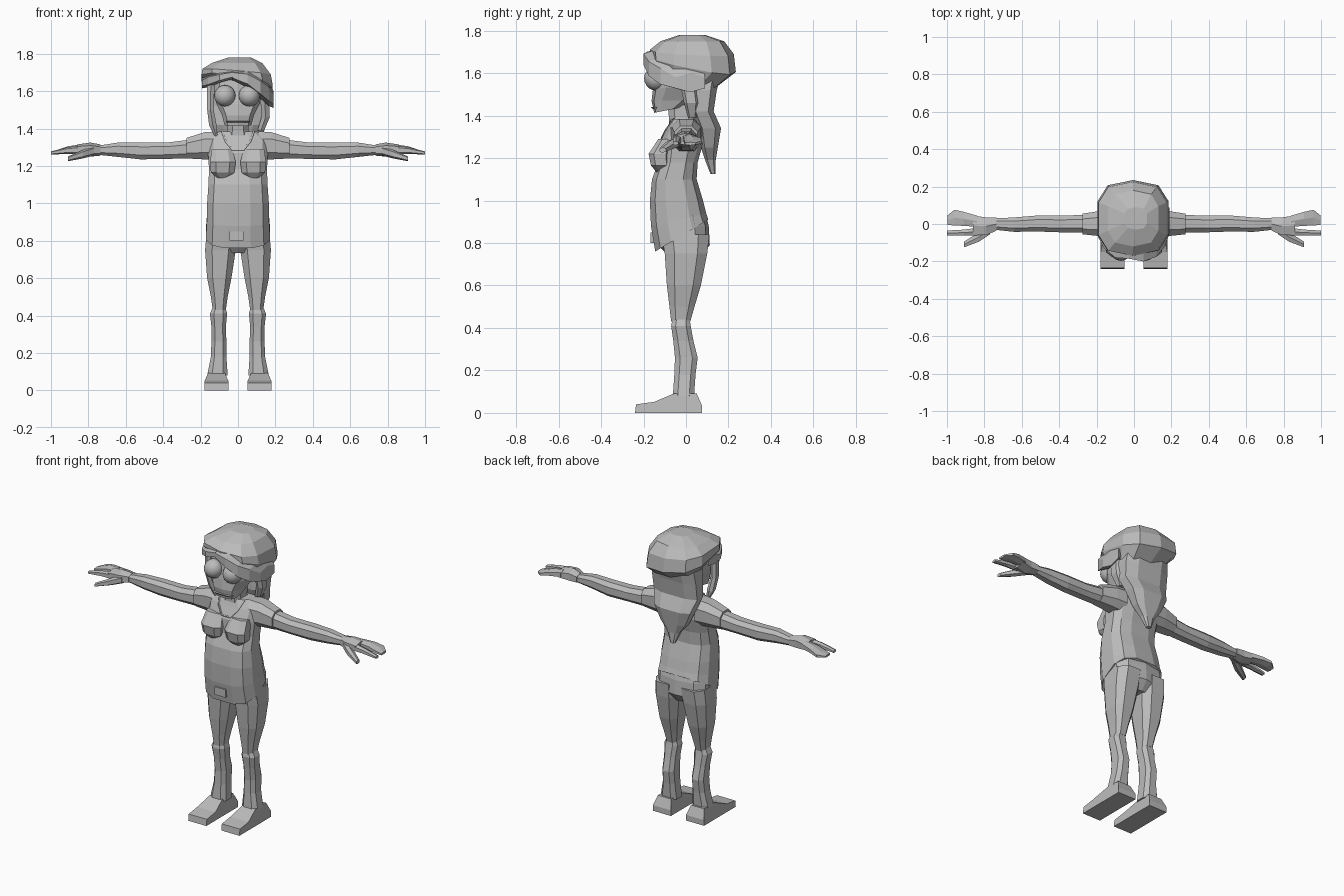
import bpy, bmesh, math
from mathutils import Vector

grey = bpy.data.materials.new("plain_grey")
grey.diffuse_color = (0.5, 0.5, 0.5, 1)


def add(name, bm):
    bmesh.ops.recalc_face_normals(bm, faces=bm.faces)
    me = bpy.data.meshes.new(name)
    bm.to_mesh(me)
    bm.free()
    me.materials.append(grey)
    ob = bpy.data.objects.new(name, me)
    bpy.context.collection.objects.link(ob)
    return ob


def section(n, p):
    """Unit cross-section with n sides, squarer for small p."""
    pts = []
    for i in range(n):
        a = 2 * math.pi * (i + 0.5) / n
        pts.append([math.copysign(abs(f) ** p, f) for f in (math.cos(a), math.sin(a))])
    m = [max(abs(q[k]) for q in pts) for k in (0, 1)]
    return [(q[0] / m[0], q[1] / m[1]) for q in pts]


def skin(name, loops):
    bm = bmesh.new()
    rows = [[bm.verts.new(v) for v in lp] for lp in loops]
    n = len(rows[0])
    for a, b in zip(rows, rows[1:]):
        for i in range(n):
            bm.faces.new((a[i], a[(i + 1) % n], b[(i + 1) % n], b[i]))
    bm.faces.new(rows[0])
    bm.faces.new(rows[-1])
    return add(name, bm)


def upright(name, rings, n=10, p=0.7, s=1):
    """Rings: z, front y, back y, left x, right x, rise to the back, rise to the right."""
    loops = []
    for z, y0, y1, x0, x1, *t in rings:
        back, right = (t + [0, 0])[:2]
        loops.append([(s * ((x0 + x1) / 2 + u * (x1 - x0) / 2), (y0 + y1) / 2 + v * (y1 - y0) / 2,
                       z + back * v + right * u) for u, v in section(n, p)])
    return skin(name, loops)


def sideways(name, rings, n=6, p=0.8, s=1):
    """Rings: x, front y, back y, bottom z, top z."""
    return skin(name, [[(s * x, (y0 + y1) / 2 + u * (y1 - y0) / 2, (z0 + z1) / 2 + v * (z1 - z0) / 2)
                        for u, v in section(n, p)] for x, y0, y1, z0, z1 in rings])


# Shirt with a hem that rises to the back
upright("shirt", [
    (.835, -.145, .105, -.172, .172, .075), (.91, -.165, .095, -.167, .167, .03),
    (1.0, -.17, .08, -.165, .165), (1.1, -.16, .05, -.158, .158),
    (1.18, -.13, .055, -.155, .155), (1.27, -.125, .08, -.16, .16),
    (1.34, -.09, .075, -.165, .165), (1.385, -.07, .06, -.1, .1)], n=12)

# Pelvis
upright("pelvis", [
    (.95, -.13, .09, -.155, .155), (.88, -.13, .107, -.163, .163),
    (.79, -.13, .112, -.17, .17), (.735, -.08, .07, -.10, .10)])

# Belt buckle
bm = bmesh.new()
bmesh.ops.create_cube(bm, size=1)
for v in bm.verts:
    v.co = Vector((v.co.x * .075 - .008, v.co.y * .04 - .148, v.co.z * .05 + .825))
add("buckle", bm)

# Neck and neckline
upright("neck", [(1.32, -.08, .05, -.07, .07), (1.39, -.08, .04, -.055, .055),
                 (1.48, -.09, .05, -.055, .055)], n=8)
cu = bpy.data.curves.new("neckline", "CURVE")
cu.dimensions = "3D"
cu.bevel_depth = .006
cu.bevel_resolution = 0
sp = cu.splines.new("POLY")
path = [(-.085, -.055, 1.385), (-.065, -.095, 1.33), (-.03, -.117, 1.285),
        (.03, -.117, 1.285), (.065, -.095, 1.33), (.085, -.055, 1.385)]
sp.points.add(len(path) - 1)
for q, c in zip(sp.points, path):
    q.co = (*c, 1)
cu.materials.append(grey)
bpy.context.collection.objects.link(bpy.data.objects.new("neckline", cu))

for s, side in ((-1, "right"), (1, "left")):
    # Chest
    upright("chest_" + side, [
        (1.135, -.14, -.08, .05, .11), (1.165, -.165, -.07, .02, .145),
        (1.22, -.176, -.07, .012, .15), (1.29, -.13, -.05, .03, .14)], n=8, s=s)
    # Sleeve, arm and palm
    sideways("sleeve_" + side, [
        (.11, -.075, .075, 1.23, 1.385), (.18, -.065, .07, 1.235, 1.38),
        (.275, -.055, .055, 1.24, 1.35)], n=8, s=s)
    sideways("arm_" + side, [
        (.22, -.045, .05, 1.24, 1.345), (.38, -.045, .045, 1.238, 1.325),
        (.52, -.04, .045, 1.235, 1.325), (.64, -.042, .035, 1.248, 1.325),
        (.75, -.03, .03, 1.26, 1.308)], n=8, s=s)
    sideways("palm_" + side, [
        (.735, -.035, .035, 1.255, 1.315), (.79, -.06, .035, 1.25, 1.325),
        (.86, -.06, .045, 1.262, 1.315)], s=s)
    # Fingers and thumb
    sideways("fingers_" + side, [
        (.84, -.015, .045, 1.268, 1.315), (.91, -.01, .065, 1.268, 1.305),
        (.96, -.008, .076, 1.262, 1.288), (.998, -.005, .045, 1.26, 1.275)], s=s)
    sideways("forefinger_" + side, [
        (.83, -.06, -.02, 1.262, 1.31), (.91, -.062, -.03, 1.265, 1.3),
        (1.0, -.062, -.035, 1.26, 1.278)], s=s)
    sideways("thumb_" + side, [
        (.77, -.055, -.01, 1.255, 1.305), (.83, -.095, -.045, 1.24, 1.285),
        (.91, -.125, -.095, 1.225, 1.25)], s=s)
    # Thigh, shin and foot
    upright("thigh_" + side, [
        (.84, -.115, .11, .008, .168), (.75, -.10, .10, .012, .176),
        (.6, -.09, .07, .035, .165), (.5, -.078, .04, .055, .145),
        (.43, -.07, .02, .065, .135)], n=8, s=s)
    upright("shin_" + side, [
        (.455, -.06, .015, .07, .13), (.41, -.07, .022, .058, .15),
        (.34, -.06, .035, .065, .142), (.26, -.052, .055, .062, .142),
        (.18, -.055, .045, .062, .145), (.08, -.062, .038, .055, .165)], n=8, s=s)
    outline = [(-.24, 0), (-.235, .04), (-.15, .052), (-.055, .092), (.05, .092), (.075, .035), (.075, 0)]
    skin("foot_" + side, [[(s * (x + (.018 if z > .06 else 0) * k), y, z) for y, z in outline]
                          for x, k in ((.052, 1), (.178, -1))])
    # Round eyes
    bm = bmesh.new()
    bmesh.ops.create_uvsphere(bm, u_segments=16, v_segments=10, radius=.057)
    bmesh.ops.translate(bm, verts=bm.verts, vec=(s * .065 - .005, -.14, 1.575))
    for f in bm.faces:
        f.smooth = True
    add("eye_" + side, bm)

# Head with a boxy jaw
upright("head", [
    (1.425, -.15, -.03, -.072, .072, .012), (1.47, -.162, .03, -.085, .085),
    (1.53, -.155, .09, -.115, .115), (1.6, -.14, .13, -.135, .135),
    (1.7, -.13, .13, -.13, .13)], p=.6)
# Mouth line
upright("mouth", [(1.432, -.158, -.11, -.06, .06), (1.44, -.166, -.11, -.065, .065)], n=8, p=.5)

# Hat, tilted to one side
upright("hat", [
    (1.60, -.15, .15, -.155, .16, -.06, -.03), (1.645, -.17, .235, -.195, .185, -.04, -.025),
    (1.70, -.17, .225, -.19, .175, -.01, -.015), (1.75, -.12, .18, -.14, .13),
    (1.78, -.03, .09, -.05, .07)], n=10)

# Swept fringe on each side
sideways("fringe_long", [
    (-.03, -.185, -.10, 1.66, 1.71), (.05, -.20, -.09, 1.62, 1.71),
    (.12, -.175, .0, 1.56, 1.68), (.165, -.12, .08, 1.52, 1.65),
    (.19, -.05, .09, 1.51, 1.6)])
sideways("fringe_short", [
    (.03, -.185, -.10, 1.665, 1.71), (.1, -.18, -.09, 1.645, 1.70),
    (.16, -.13, .04, 1.62, 1.69), (.192, -.07, .05, 1.615, 1.67)], s=-1)

# Long hair tapering down the back, and loose locks
upright("back_hair", [
    (1.62, .0, .17, -.14, .14), (1.52, .02, .145, -.15, .155), (1.42, .02, .13, -.15, .15),
    (1.34, .05, .165, -.125, .125), (1.25, .07, .15, -.085, .085),
    (1.19, .09, .14, -.04, .04), (1.125, .115, .14, -.015, .015)], n=8)
upright("lock_right", [
    (1.64, -.10, -.05, -.165, -.125), (1.5, -.10, -.05, -.165, -.13),
    (1.42, -.08, -.035, -.155, -.115), (1.36, -.06, -.04, -.125, -.11)], n=6)
upright("lock_left", [
    (1.56, -.03, .05, .12, .165), (1.46, -.01, .06, .125, .17),
    (1.39, .01, .05, .105, .14)], n=6)
